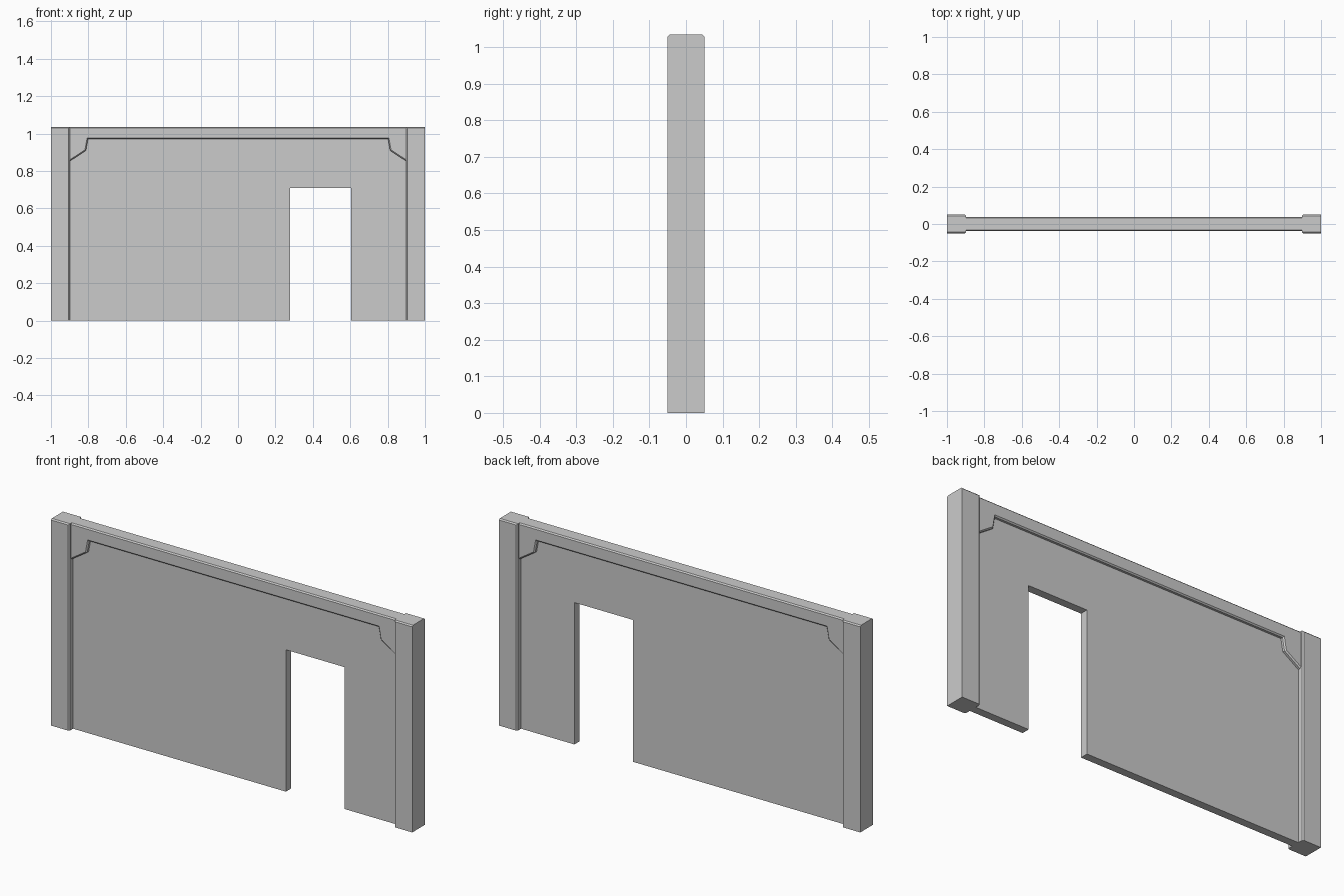
import bpy, bmesh

if "Cube" in bpy.data.objects:
    bpy.data.objects.remove(bpy.data.objects["Cube"])

BEVEL = 0.006


def extrude_profile(name, pts, depth, pick=None):
    """Extrude an XZ outline symmetrically in y; bevel the edges chosen by pick(v1, v2)."""
    bm = bmesh.new()
    face = bm.faces.new([bm.verts.new((x, -depth, z)) for x, z in pts])
    new = bmesh.ops.extrude_face_region(bm, geom=[face])["geom"]
    moved = [g for g in new if isinstance(g, bmesh.types.BMVert)]
    bmesh.ops.translate(bm, verts=moved, vec=(0, 2 * depth, 0))
    bmesh.ops.recalc_face_normals(bm, faces=bm.faces)
    if pick:
        edges = [e for e in bm.edges if pick(e.verts[0].co, e.verts[1].co)]
        bmesh.ops.bevel(bm, geom=edges, offset=BEVEL, segments=1,
                        affect='EDGES', profile=0.5)
    mesh = bpy.data.meshes.new(name)
    bm.to_mesh(mesh)
    bm.free()
    obj = bpy.data.objects.new(name, mesh)
    bpy.context.collection.objects.link(obj)
    return obj


INNER, HEIGHT = 0.903, 1.035

# Wall panel with the doorway as part of its outline
extrude_profile("wall_panel", [
    (-0.95, 0), (0.279, 0), (0.279, 0.71), (0.604, 0.71),
    (0.604, 0), (0.95, 0), (0.95, 1.0), (-0.95, 1.0)], 0.02)

# Top beam with angled corner brackets, chamfered along both faces
half = [(0.95, HEIGHT), (0.95, 0.818), (INNER, 0.85), (0.813, 0.909), (0.802, 0.97)]
beam = half + [(-x, z) for x, z in reversed(half)]
extrude_profile("top_beam", beam, 0.037,
                lambda a, b: abs(a.y - b.y) < 1e-5)


# End columns: chamfered inner corners and top front/back edges
def column_edge(a, b):
    top = a.z > 1 and b.z > 1 and abs(a.y - b.y) < 1e-5
    inner = a.x < 0.95 and b.x < 0.95 and abs(a.y - b.y) < 1e-5
    return top or inner


column = extrude_profile("end_columns", [
    (INNER - 0.004, 0), (1, 0), (1, HEIGHT), (INNER - 0.004, HEIGHT)], 0.05, column_edge)
mirror = column.modifiers.new("mirror", 'MIRROR')
mirror.use_axis = (True, False, False)
